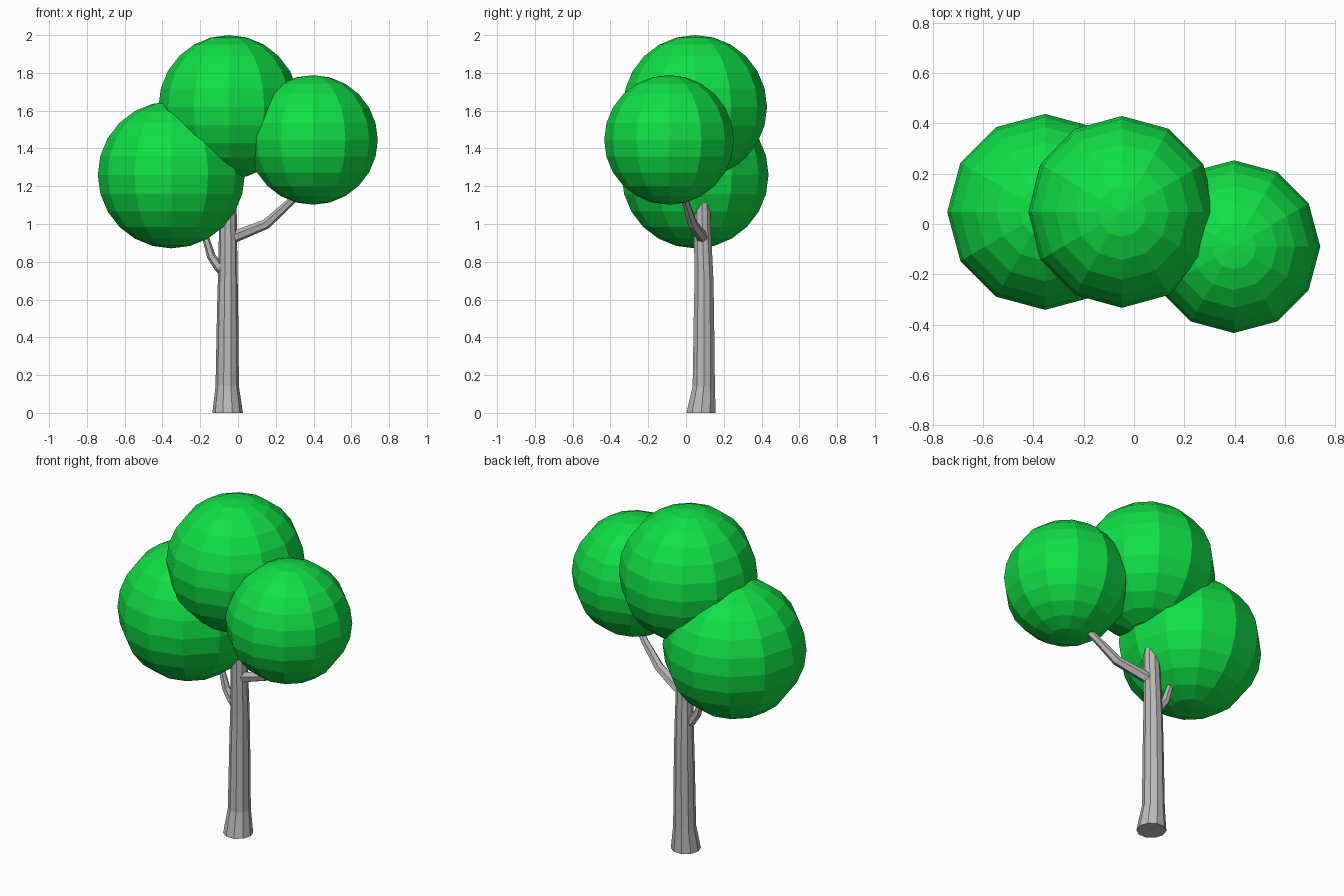
import bpy, bmesh, math
from mathutils import Vector

if "Cube" in bpy.data.objects:
    bpy.data.objects.remove(bpy.data.objects["Cube"])


def material(name, rgb):
    m = bpy.data.materials.new(name)
    m.diffuse_color = (*rgb, 1)
    m.use_nodes = True
    m.node_tree.nodes["Principled BSDF"].inputs["Base Color"].default_value = m.diffuse_color
    return m


leaf = material("leaf green", (0.005, 0.74, 0.06))
bark = material("grey bark", (0.50, 0.49, 0.485))


def finish(name, bm, mat):
    bmesh.ops.recalc_face_normals(bm, faces=bm.faces)
    me = bpy.data.meshes.new(name)
    bm.to_mesh(me)
    bm.free()
    me.materials.append(mat)
    ob = bpy.data.objects.new(name, me)
    bpy.context.collection.objects.link(ob)
    return ob


def limb(name, path, sides):
    """Faceted tapering tube through (x, y, z, radius) points."""
    bm = bmesh.new()
    pts = [Vector(p[:3]) for p in path]
    rings = []
    for i, p in enumerate(path):
        d = pts[min(i + 1, len(pts) - 1)] - pts[max(i - 1, 0)]
        if i == 0 and p[2] == 0:
            d = Vector((0, 0, 1))          # flat foot on the ground
        q = Vector((0, 0, 1)).rotation_difference(d.normalized())
        rings.append([bm.verts.new(pts[i] + q @ Vector((
            p[3] * math.cos(2 * math.pi * k / sides),
            p[3] * math.sin(2 * math.pi * k / sides), 0)))
            for k in range(sides)])
    for a, b in zip(rings, rings[1:]):
        for k in range(sides):
            n = (k + 1) % sides
            bm.faces.new((a[k], a[n], b[n], b[k]))
    bm.faces.new(rings[0])
    bm.faces.new(rings[-1])
    return finish(name, bm, bark)


def crown(name, centre, radii):
    bm = bmesh.new()
    bmesh.ops.create_uvsphere(bm, u_segments=12, v_segments=12, radius=1)
    bmesh.ops.scale(bm, vec=radii, verts=bm.verts)
    bmesh.ops.translate(bm, vec=centre, verts=bm.verts)
    return finish(name, bm, leaf)


# Foliage balls
crown("top_foliage", (-0.048, 0.048, 1.62), (0.373, 0.381, 0.38))
crown("left_foliage", (-0.353, 0.048, 1.26), (0.389, 0.389, 0.389))
crown("right_foliage", (0.397, -0.09, 1.445), (0.343, 0.343, 0.343))

# Trunk with flared foot
limb("trunk", [(-0.055, 0.08, 0, 0.081), (-0.057, 0.094, 0.14, 0.062),
               (-0.055, 0.095, 0.55, 0.056), (-0.054, 0.095, 0.72, 0.052),
               (-0.053, 0.086, 1.0, 0.047), (-0.05, 0.085, 1.32, 0.04)], 10)

# Side branches
limb("right_branch", [(-0.05, 0.09, 0.92, 0.032), (0.0, 0.08, 0.94, 0.031),
                      (0.15, 0.035, 1.0, 0.027), (0.27, 0.0, 1.11, 0.021),
                      (0.34, -0.03, 1.18, 0.018)], 6)
limb("left_branch", [(-0.07, 0.09, 0.74, 0.026), (-0.10, 0.09, 0.77, 0.026),
                     (-0.142, 0.092, 0.83, 0.023), (-0.172, 0.095, 0.93, 0.018),
                     (-0.20, 0.095, 1.0, 0.015)], 6)
